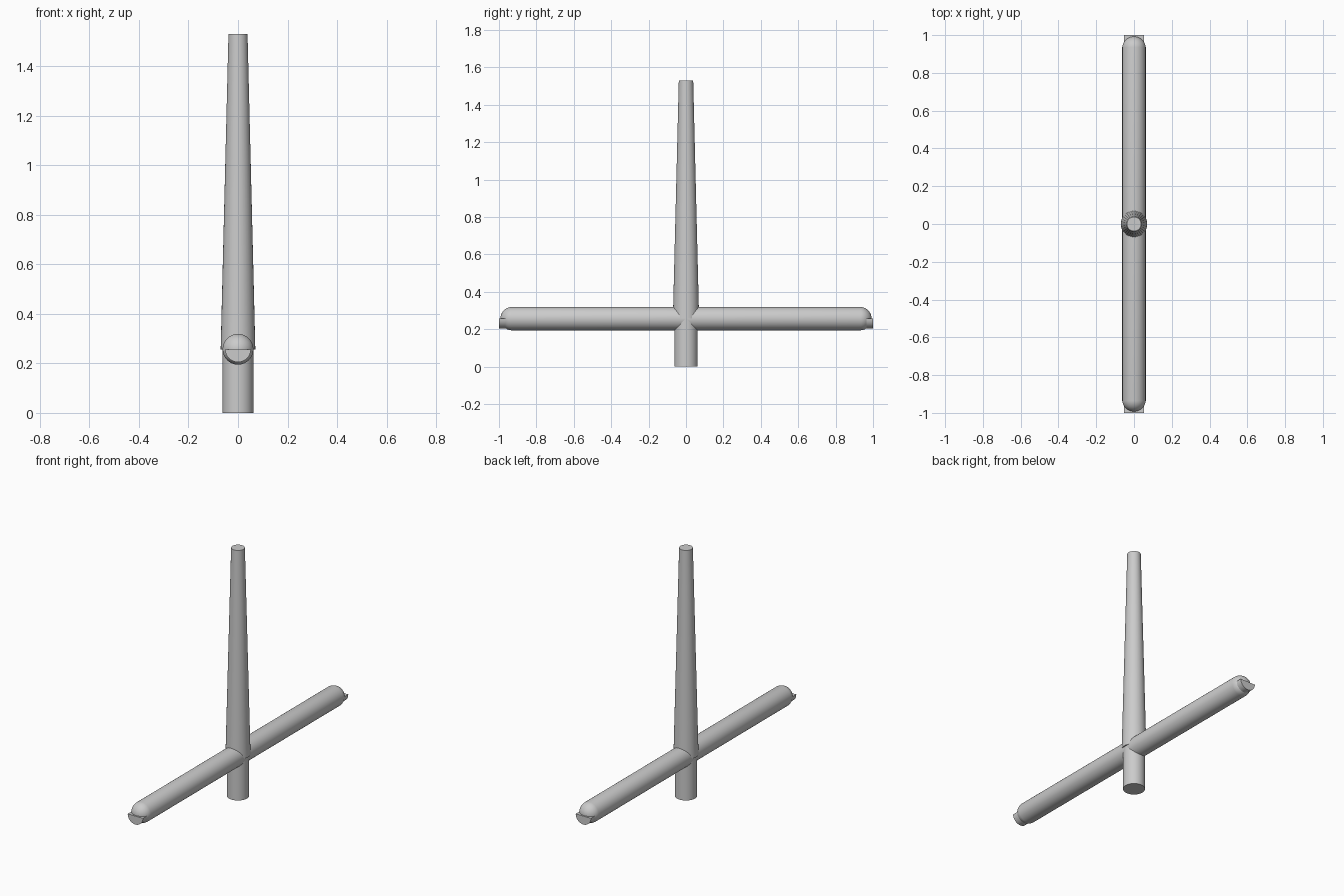
import bpy, bmesh, math
from mathutils import Matrix

if "Cube" in bpy.data.objects:
    bpy.data.objects.remove(bpy.data.objects["Cube"])

SIDES = 32
BAR_Z = 0.257
BAR_R = 0.0625
BAR_HALF = 0.93


def finish(bm, name):
    bmesh.ops.recalc_face_normals(bm, faces=bm.faces)
    mesh = bpy.data.meshes.new(name)
    bm.to_mesh(mesh)
    bm.free()
    obj = bpy.data.objects.new(name, mesh)
    bpy.context.collection.objects.link(obj)
    bpy.ops.object.select_all(action='DESELECT')
    obj.select_set(True)
    bpy.context.view_layer.objects.active = obj
    bpy.ops.object.shade_smooth_by_angle(angle=math.radians(35))
    return obj


def tapered(name, z0, z1, r0, r1):
    bm = bmesh.new()
    bmesh.ops.create_cone(bm, cap_ends=True, segments=SIDES, radius1=r0, radius2=r1,
                          depth=z1 - z0, matrix=Matrix.Translation((0, 0, (z0 + z1) / 2)))
    return finish(bm, name)


# Upright: short straight foot and long tapered shaft
tapered("lower_post", 0, BAR_Z, BAR_R, BAR_R)
tapered("tapered_shaft", BAR_Z, 1.53, 0.07, 0.0385)

# Crossbar: capsule made by pulling apart the halves of a sphere
bm = bmesh.new()
bmesh.ops.create_uvsphere(bm, u_segments=SIDES, v_segments=17, radius=BAR_R)
for v in bm.verts:
    v.co.z += math.copysign(BAR_HALF, v.co.z)
bm.transform(Matrix.Translation((0, 0, BAR_Z)) @ Matrix.Rotation(math.pi / 2, 4, 'X'))
finish(bm, "crossbar")

# Half-round tabs sticking out of the lower half of each bar end
for side, label in ((-1, "front"), (1, "back")):
    bm = bmesh.new()
    arc = [math.pi + math.pi * i / 16 for i in range(17)]
    verts = [bm.verts.new((0.052 * math.cos(a), side * 0.93, BAR_Z + 0.052 * math.sin(a)))
             for a in arc]
    face = bm.faces.new(verts)
    ext = bmesh.ops.extrude_face_region(bm, geom=[face], use_keep_orig=True)
    moved = [g for g in ext["geom"] if isinstance(g, bmesh.types.BMVert)]
    bmesh.ops.translate(bm, verts=moved, vec=(0, side * 0.07, 0))
    finish(bm, label + "_end_tab")
